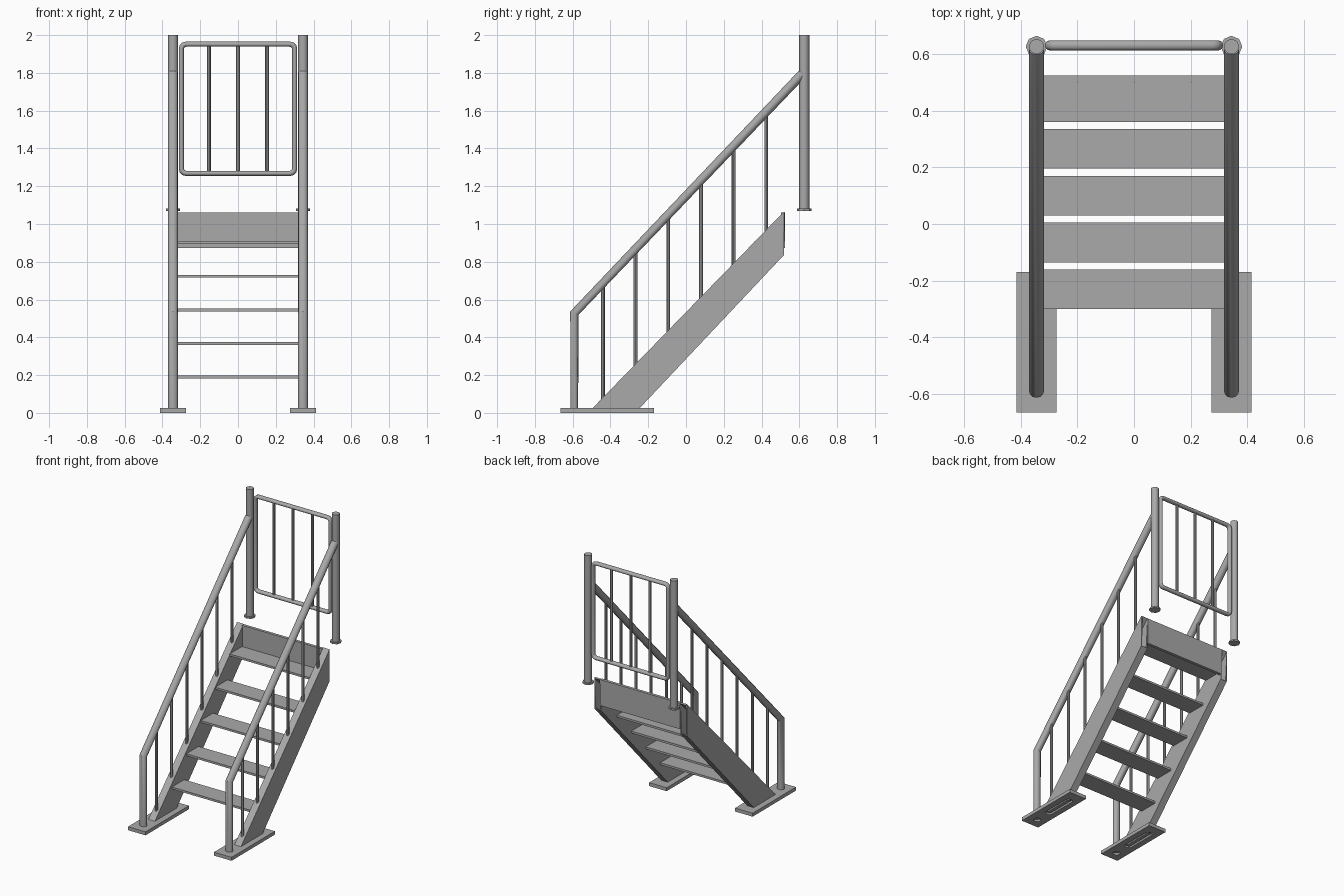
import bpy, bmesh, math
from mathutils import Vector

cube = bpy.data.objects.get("Cube")
if cube:
    bpy.data.objects.remove(cube, do_unlink=True)

steel = bpy.data.materials.new("grey_steel")
steel.use_nodes = True
GREY = (0.4, 0.4, 0.4, 1)
steel.diffuse_color = GREY
steel.node_tree.nodes["Principled BSDF"].inputs["Base Color"].default_value = GREY

X, Y, Z = Vector((1, 0, 0)), Vector((0, 1, 0)), Vector((0, 0, 1))


def finish(name, bm, smooth=False):
    bmesh.ops.recalc_face_normals(bm, faces=bm.faces[:])
    me = bpy.data.meshes.new(name)
    bm.to_mesh(me)
    bm.free()
    me.materials.append(steel)
    if smooth:
        me.shade_smooth()
        me.set_sharp_from_angle(angle=math.radians(40))
    ob = bpy.data.objects.new(name, me)
    bpy.context.collection.objects.link(ob)
    return ob


def box(name, x0, x1, y0, y1, z0, z1):
    bm = bmesh.new()
    bmesh.ops.create_cube(bm, size=1)
    for v in bm.verts:
        v.co = Vector(((x0 + x1) / 2 + v.co.x * (x1 - x0),
                       (y0 + y1) / 2 + v.co.y * (y1 - y0),
                       (z0 + z1) / 2 + v.co.z * (z1 - z0)))
    return finish(name, bm)


def tube(name, path, side, r_side, r_in, n=12, closed=False):
    """Oval tube with mitred joints; the path lies in the plane across side."""
    path = [Vector(p) for p in path]
    if not isinstance(r_in, (list, tuple)):
        r_in = [r_in] * len(path)
    bm, rings, m = bmesh.new(), [], len(path)
    for i, p in enumerate(path):
        a = (p - path[i - 1]).normalized() if i or closed else None
        b = (path[(i + 1) % m] - p).normalized() if i < m - 1 or closed else None
        a, b = a or b, b or a
        t = (a + b).normalized()
        across = side.cross(t) * (r_in[i] / max(t.dot(a), 0.3))
        rings.append([bm.verts.new(p + side * (r_side * math.cos(k * math.tau / n))
                                   + across * math.sin(k * math.tau / n)) for k in range(n)])
    for i in range(m if closed else m - 1):
        r, q = rings[i], rings[(i + 1) % m]
        for k in range(n):
            bm.faces.new((r[k], r[(k + 1) % n], q[(k + 1) % n], q[k]))
    if not closed:
        bm.faces.new(rings[0])
        bm.faces.new(rings[-1])
    return finish(name, bm, True)


def stadium(name, x, y0, y1, r, z0, z1):
    """Upright prism with a long rounded outline."""
    bm = bmesh.new()
    pts = []
    for k in range(16):
        a = math.pi * (k + 0.5) / 8
        pts.append((x + r * math.cos(a), (y1 - r if k < 8 else y0 + r) + r * math.sin(a), z0))
    face = bm.faces.new([bm.verts.new(p) for p in pts])
    top = bmesh.ops.extrude_face_region(bm, geom=[face])
    bmesh.ops.translate(bm, vec=Z * (z1 - z0),
                        verts=[g for g in top["geom"] if isinstance(g, bmesh.types.BMVert)])
    return finish(name, bm)


def cut(ob, cutter):
    mod = ob.modifiers.new("cut", "BOOLEAN")
    mod.operation, mod.object, mod.solver = "DIFFERENCE", cutter, "EXACT"
    cutter.hide_render = True
    bpy.context.view_layer.objects.active = ob
    bpy.ops.object.modifier_apply(modifier=mod.name)
    bpy.data.objects.remove(cutter, do_unlink=True)


def stringer(name, x0, x1):
    """Sloping hollow box beam, open at its ends."""
    bm = bmesh.new()
    ends = []
    for (ya, za), (yb, zb) in (((-0.5, 0.02), (-0.25, 0.02)), ((0.518, 1.065), (0.518, 0.835))):
        ends.append([bm.verts.new(c) for c in
                     ((x0, ya, za), (x1, ya, za), (x1, yb, zb), (x0, yb, zb))])
    lo, hi = ends
    for k in range(4):
        j = (k + 1) % 4
        bm.faces.new((lo[k], lo[j], hi[j], hi[k]))
    ob = finish(name, bm)
    wall = ob.modifiers.new("wall", "SOLIDIFY")
    wall.thickness, wall.offset, wall.use_even_offset = 0.006, -1, True
    return ob


def stringer_top(y):
    return 0.025 + (y + 0.5) * 1.04 / 1.018


def rail_height(y):
    return 0.528 + (y + 0.591) * 1.05


for label, s in (("left", 1), ("right", -1)):
    x = 0.344 * s
    # Foot plate with a post socket and a slotted recess underneath
    plate = box(label + "_foot_plate", x - 0.07, x + 0.07, -0.665, -0.17, 0, 0.025)
    cut(plate, stadium("slot_cutter", x, -0.49, -0.24, 0.026, -0.01, 0.014))
    cut(plate, stadium("socket_cutter", x, -0.615, -0.567, 0.024, -0.01, 0.014))
    stadium(label + "_slot_core", x, -0.475, -0.255, 0.013, 0.002, 0.02)
    # Side beam
    stringer(label + "_stringer", x - 0.026, x + 0.026)
    # Front post bending into the sloping handrail
    tube(label + "_handrail",
         [(x, -0.591, 0.02), (x, -0.591, 0.528), (x, 0.615, rail_height(0.615))],
         X, 0.026, [0.02, 0.022, 0.0245])
    # Balusters
    for i in range(6):
        y = -0.44 + 0.173 * i
        tube(f"{label}_baluster_{i + 1}",
             [(x, y, stringer_top(y) - 0.02), (x, y, rail_height(y))], X, 0.01, 0.01, 8)
    # Tall rear post and its base flange
    tube(label + "_rear_post", [(x, 0.626, 1.07), (x, 0.626, 2)], X, 0.0265, 0.0265)
    flange = tube(label + "_rear_flange", [(x, 0.626, 1.07), (x, 0.626, 1.081)], X, 0.038, 0.038, 8)

# Treads and top riser
for i in range(5):
    y, z = -0.3 + 0.165 * i, 0.183 + 0.1775 * i
    box(f"tread_{i + 1}", -0.32, 0.32, y, y + 0.14, z, z + 0.015)
box("top_riser", -0.32, 0.32, 0.503, 0.524, 0.872, 1.06)

# Rear gate frame with rounded corners
corner = 0.025
loop = []
for q, (sx, sz) in enumerate(((1, 1), (-1, 1), (-1, -1), (1, -1))):
    for k in range(4):
        a = (q + k / 3) * math.pi / 2
        loop.append((sx * (0.3 - corner) + corner * math.cos(a), 0.63,
                     1.61 + sz * (0.342 - corner) + corner * math.sin(a)))
tube("gate_frame", loop, Y, 0.017, 0.0135, closed=True)
for i in (-1, 0, 1):
    tube(f"gate_bar_{i + 2}", [(0.154 * i, 0.63, 1.27), (0.154 * i, 0.63, 1.95)], X, 0.01, 0.01, 8)
